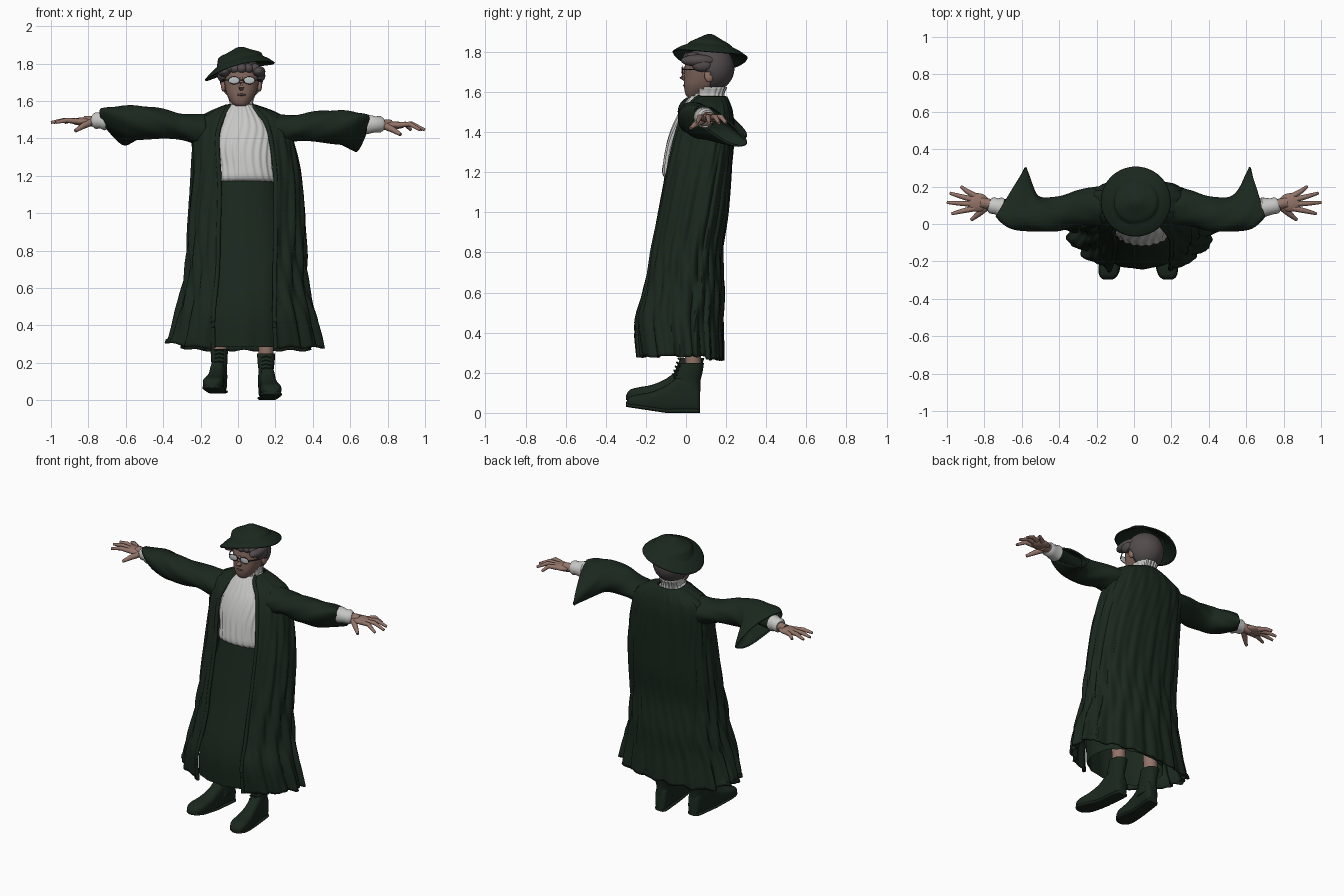
import bpy, bmesh, math
from math import sin, cos, pi
from mathutils import Vector

cube = bpy.data.objects.get("Cube")
if cube:
    bpy.data.objects.remove(cube, do_unlink=True)


def material(name, *rgb):
    m = bpy.data.materials.new(name)
    m.use_nodes = True
    m.diffuse_color = (*rgb, 1)
    bsdf = m.node_tree.nodes["Principled BSDF"]
    bsdf.inputs["Base Color"].default_value = (*rgb, 1)
    bsdf.inputs["Roughness"].default_value = 0.8
    return m


GREEN = material("dark green cloth", .0105, .021, .0125)
BOOT = material("boot green", .0105, .021, .0125)
WHITE = material("white linen", .57, .57, .56)
FACE = material("face skin", .21, .13, .105)
SKIN = material("hand skin", .29, .175, .14)
HAIR = material("grey hair", .085, .07, .073)
LENS = material("pale glass", .5, .54, .56)
FRAME = material("dark frame", .02, .018, .018)
LIPS = material("lips", .13, .065, .055)


def finish(name, bm, mat, thick=0):
    bmesh.ops.recalc_face_normals(bm, faces=bm.faces)
    mesh = bpy.data.meshes.new(name)
    bm.to_mesh(mesh)
    bm.free()
    mesh.materials.append(mat)
    mesh.shade_smooth()
    mesh.set_sharp_from_angle(angle=math.radians(50))
    ob = bpy.data.objects.new(name, mesh)
    bpy.context.collection.objects.link(ob)
    if thick:
        mod = ob.modifiers.new("thickness", 'SOLIDIFY')
        mod.thickness, mod.offset = thick, 0
    return ob


def loft(name, rings, mat, closed=True, caps=True, thick=0):
    bm = bmesh.new()
    rows = [[bm.verts.new(p) for p in r] for r in rings]
    n = len(rows[0])
    for a, b in zip(rows, rows[1:]):
        for i in range(n if closed else n - 1):
            j = (i + 1) % n
            bm.faces.new((a[i], a[j], b[j], b[i]))
    if caps and closed:
        bm.faces.new(rows[0])
        bm.faces.new(rows[-1])
    return finish(name, bm, mat, thick)


def resample(rows, steps):
    """Smooth curve through the table rows."""
    out = []
    last = len(rows) - 1
    for i in range(last):
        four = [rows[min(max(k, 0), last)] for k in range(i - 1, i + 3)]
        for s in range(steps):
            u = s / steps
            out.append([b + u / 2 * (c - a + u * (2*a - 5*b + 4*c - d + u * (3*(b - c) + d - a)))
                        for a, b, c, d in zip(*four)])
    return out + [list(rows[-1])]


def tube(name, pts, radii, mat, n=10):
    pts = [Vector(p) for p in pts]
    rings = []
    for i, p in enumerate(pts):
        q = (pts[min(i + 1, len(pts) - 1)] - pts[max(i - 1, 0)]).to_track_quat('Z', 'Y')
        rings.append([p + q @ Vector((cos(a), sin(a), 0)) * radii[i]
                      for a in (2 * pi * k / n for k in range(n))])
    return loft(name, rings, mat)


def ball(name, centre, size, mat, keep=None, thick=0):
    bm = bmesh.new()
    bmesh.ops.create_uvsphere(bm, u_segments=28, v_segments=18, radius=1)
    for v in bm.verts:
        v.co = Vector(c + s * k for c, s, k in zip(centre, size, v.co))
    if keep:
        bad = [f for f in bm.faces if not keep(f.calc_center_median())]
        bmesh.ops.delete(bm, geom=bad, context='FACES')
    return finish(name, bm, mat, thick)


def power(v, p):
    return math.copysign(abs(v) ** p, v)


def ring(z, x0, x1, yf, yb, t0=0, t1=2 * pi, n=72, closed=True, fold=None, mid=.5, p=.75):
    """Horizontal section; t = 0 faces the front."""
    cx, rx, cy = (x0 + x1) / 2, (x1 - x0) / 2, yf + (yb - yf) * mid
    out = []
    for i in range(n):
        t = t0 + (t1 - t0) * i / (n if closed else n - 1)
        f = 1 + (fold(t, z) if fold else 0)
        ry = cy - yf if cos(t) > 0 else yb - cy
        out.append((cx + rx * f * sin(t), cy - ry * f * power(cos(t), p), z))
    return out


# Coat: z, right, left, front, back, opening right, opening left
coat_rows = [(.28, -.385, .455, -.255, .185, -.13, .2), (.45, -.335, .415, -.275, .182, -.13, .2),
             (.6, -.295, .375, -.24, .188, -.12, .2), (.8, -.27, .36, -.195, .18, -.11, .2),
             (1, -.26, .355, -.15, .205, -.1, .2), (1.2, -.245, .335, -.115, .222, -.1, .2),
             (1.4, -.24, .29, -.07, .236, -.11, .175), (1.49, -.225, .26, -.025, .23, -.09, .145),
             (1.535, -.16, .2, .008, .218, -.07, .11), (1.575, -.065, .095, .035, .2, -.045, .08)]


def coat_fold(t, z):
    amp = .022 + .03 * max(0, 1.3 - z)
    wave = sin(17 * t + 2.5 * sin(4 * z)) + .6 * sin(31 * t - 4 * sin(5 * z))
    return amp * (wave - .8) * .7 * min(1, .4 + 1.5 * (1 - cos(t)))


coat_rings, edges = [], ([], [])
for z, x0, x1, yf, yb, o0, o1 in resample(coat_rows, 6):
    cx, rx = (x0 + x1) / 2, (x1 - x0) / 2
    a0, a1 = math.asin((o1 - cx) / rx), 2 * pi - math.asin((cx - o0) / rx)
    r = ring(z, x0, x1, yf, yb, a0, a1, 170, False, coat_fold, .62, .75 + .25 * min(1, max(0, 1.4 - z)))
    if z < .3:
        r = [(x, y, q + .14 * max(0, -x - .2) - .015 * (y > .1) + .005 * sin(x * 50)) for x, y, q in r]
    coat_rings.append(r)
    edges[0].append(r[0])
    edges[1].append(r[-1])
loft("coat", coat_rings, GREEN, closed=False, thick=.012)
for side, edge in zip(("left", "right"), edges):
    tube(side + "_coat_border", edge, [.012] * len(edge), GREEN)

# Skirt and blouse
skirt_rows = [(.285, -.21, .27, -.232, .14), (.5, -.2, .27, -.237, .14), (.8, -.18, .26, -.168, .14),
              (1, -.15, .23, -.13, .15), (1.19, -.115, .205, -.095, .15)]
loft("skirt", [ring(*r, fold=lambda t, z: .015 * (1.2 - z) * sin(13 * t + 2 * z))
               for r in resample(skirt_rows, 5)], GREEN, caps=False)
blouse_rows = [(1.165, -.11, .2, -.085, .1), (1.19, -.115, .205, -.115, .12), (1.26, -.11, .2, -.11, .14),
               (1.36, -.13, .2, -.09, .15), (1.45, -.13, .19, -.058, .17), (1.53, -.09, .13, -.014, .18),
               (1.58, -.045, .08, .02, .18)]
loft("blouse", [ring(*r, n=110, fold=lambda t, z: .026 * sin(23 * t + 4 * sin(11 * z)))
                for r in resample(blouse_rows, 5)], WHITE)
collar_rows = [(1.54, -.05, .085, .01, .19), (1.59, -.04, .075, .035, .185), (1.625, -.05, .085, .03, .2)]
loft("ruffled_collar", [ring(*r, n=90, fold=lambda t, z: .05 * sin(18 * t))
                        for r in resample(collar_rows, 3)], WHITE, caps=False, thick=.006)

# Head and face
head_rows = [(1.573, -.012, .045, .01, .06), (1.59, -.035, .062, -.003, .11), (1.63, -.058, .09, -.01, .16),
             (1.68, -.07, .107, -.008, .19), (1.73, -.073, .112, -.006, .2), (1.79, -.06, .1, .01, .19)]
loft("head", [ring(*r) for r in resample(head_rows, 4)], FACE)
tube("neck", [(.018, .115, 1.5), (.018, .11, 1.66)], [.055, .055], FACE, 20)
tube("nose", [(.018, -.003, 1.725), (.018, -.014, 1.695), (.018, -.018, 1.675), (.018, -.004, 1.662)],
     [.008, .012, .016, .01], FACE)
ball("mouth", (.018, -.008, 1.633), (.024, .007, .006), LIPS)
for s in (-1, 1):
    ball("ear", (.019 + s * .096, .115, 1.685), (.014, .024, .036), SKIN)
    ball("temple_hair", (.018 + s * .092, .06, 1.757), (.036, .085, .03), HAIR)
    ball("swept_hair", (.018 + s * .1, .08, 1.735), (.028, .05, .034), HAIR)
    lens_x = .02 + s * .041
    ball("spectacle_lens", (lens_x, -.019, 1.71), (.03, .004, .019), LENS)
    tube("spectacle_rim", [(lens_x + .03 * cos(a), -.019, 1.71 + .02 * sin(a))
                           for a in (k * pi / 10 for k in range(21))], [.002] * 21, FRAME, 6)
    tube("spectacle_arm", [(.02 + s * .07, -.019, 1.713), (.02 + s * .1, .03, 1.713),
                           (.02 + s * .101, .12, 1.71)], [.003] * 3, FRAME, 6)
tube("spectacle_bridge", [(.008, -.02, 1.712), (.032, -.02, 1.712)], [.003] * 2, FRAME, 6)
ball("hair", (.018, .12, 1.72), (.112, .118, .115), HAIR,
     lambda c: c.z > 1.612 and c.y > .125 - 1.5 * max(0, c.z - 1.69), .008)
for k in range(5):
    ball("front_hair_wave", (-.05 + k * .035, .02 + .008 * abs(k - 2), 1.773), (.03, .035, .027), HAIR)

# Hat: a creased crown with a brim, bent down at one side
hat_profile = [(.001, .09), (.02, .086), (.06, .064), (.1, .042), (.12, .024), (.15, .01), (.185, -.012)]
hat_rings = []
for r, h in resample(hat_profile, 3):
    row = []
    for k in range(56):
        a = 2 * pi * k / 56
        x, y = r * cos(a), r * sin(a)
        bend = .25 * x - .8 * x * x if r > .115 else .13 * x + 1.1 * x * x
        row.append((x + .01, y + .12, 1.795 + h + bend - .08 * y))
    hat_rings.append(row)
loft("hat", hat_rings, GREEN, caps=False, thick=.008)

# Sleeves: x, front, back, top, bottom, droop, slant
sleeve_rows = [(.17, 0, .2, 1.525, 1.35, 0, 0), (.3, -.005, .175, 1.52, 1.39, 0, 0),
               (.42, -.035, .14, 1.54, 1.385, .1, 0), (.52, -.035, .14, 1.545, 1.375, .2, .1),
               (.59, -.022, .19, 1.54, 1.36, .4, .25), (.63, .005, .25, 1.532, 1.345, .5, .28),
               (.66, .04, .3, 1.52, 1.33, .6, .3)]
for side, s in (("left", 1), ("right", -1)):
    rings = []
    for x, yf, yb, zt, zb, droop, slant in resample(sleeve_rows, 5):
        cy, ry, half = (yf + yb) / 2, (yb - yf) / 2, (zt - zb) / 2
        rz = math.sqrt(max(half ** 2 - (droop * ry) ** 2, .001))
        lift = 0 if s > 0 else .075 * max(0, x - .2)
        skew = slant if s > 0 else slant * 2
        row = []
        for k in range(40):
            a = 2 * pi * k / 40
            f = 1 + .03 * sin(5 * a + 30 * x)
            dy = ry * f * cos(a)
            row.append((s * (x - skew * dy), cy + dy, (zt + zb) / 2 + lift + rz * f * sin(a) - droop * dy))
        rings.append(row)
    loft(side + "_sleeve", rings, GREEN, caps=False, thick=.01)

    # Lining, cuff, palm and spread fingers
    wz = 1.475 if s > 0 else 1.495
    drop = .03 if s > 0 else .01
    start = .69 if s > 0 else .715
    tube(side + "_sleeve_lining", [(s * .4, .05, wz), (s * .6, .07, wz), (s * start, .09, wz)],
         [.05, .045, .048], GREEN, 18)
    tube(side + "_cuff", [(s * x, y, wz) for x, y in ((.66, .082), (start, .09), (.735, .094), (.76, .1), (.775, .105))],
         [.03, .053, .043, .045, .034], WHITE, 18)
    tube(side + "_wrist", [(s * .74, .1, wz), (s * .82, .115, wz - .005)], [.027, .03], SKIN, 14)
    ball(side + "_palm", (s * .835, .115, wz - .005), (.06, .05, .021), SKIN)
    for n, (tx, ty) in enumerate(((.925, .2), (.985, .165), (1, .115), (.975, .055))):
        by = .15 - n * .022
        tube(f"{side}_finger", [(s * .85, by, wz - .005), (s * (.86 + tx) / 2, (by + ty) / 2, wz + .002),
                                (s * tx, ty, wz - drop)], [.016, .013, .008], SKIN)
    tube(side + "_thumb", [(s * .79, .09, wz - .01), (s * .83, .055, wz - .03), (s * .87, .022, wz - .055)],
         [.02, .016, .009], SKIN)

# Legs and laced boots
foot_rows = [(.07, .028, .1), (.05, .04, .16), (-.03, .042, .18), (-.1, .043, .135), (-.17, .051, .105),
             (-.24, .055, .092), (-.28, .043, .08), (-.298, .02, .055)]


def foot(cx, toe, up, sole):
    rings = []
    for y, w, top in resample(foot_rows, 4):
        low = up + .03 * max(0, -y - .1) / .2
        top, w = (low + .02, w + .003) if sole else (top + up, w)
        mid, h, x = (top + low) / 2, (top - low) / 2, cx - toe * (y - .03)
        rings.append([(x + w * power(cos(a), .7), y, mid + h * power(sin(a), .6))
                      for a in (2 * pi * k / 28 for k in range(28))])
    return rings


for side, cx, toe, up in (("left", .15, .1, 0), ("right", -.1, -.12, .035)):
    tube(side + "_leg", [(cx, .035, .2), (cx, .035, .6)], [.038, .055], SKIN, 18)
    shaft = [(.08 + up, cx - .043, cx + .043, -.07, .068), (.17 + up, cx - .042, cx + .042, -.055, .075),
             (.25 + up * .7, cx - .05, cx + .05, -.028, .092)]
    loft(side + "_boot_shaft", [ring(*r, n=32, fold=lambda t, z: .025 * sin(70 * z))
                                for r in resample(shaft, 6)], BOOT)
    loft(side + "_boot_foot", foot(cx, toe, up, False), BOOT)
    loft(side + "_boot_sole", foot(cx, toe, up, True), BOOT)
    for k in range(5):
        z, y = .15 + up + k * .02, -.066 + k * .007
        tube(side + "_lace", [(cx - .024, y + .008, z), (cx, y, z + .006), (cx + .024, y + .008, z)],
             [.005] * 3, BOOT, 6)
